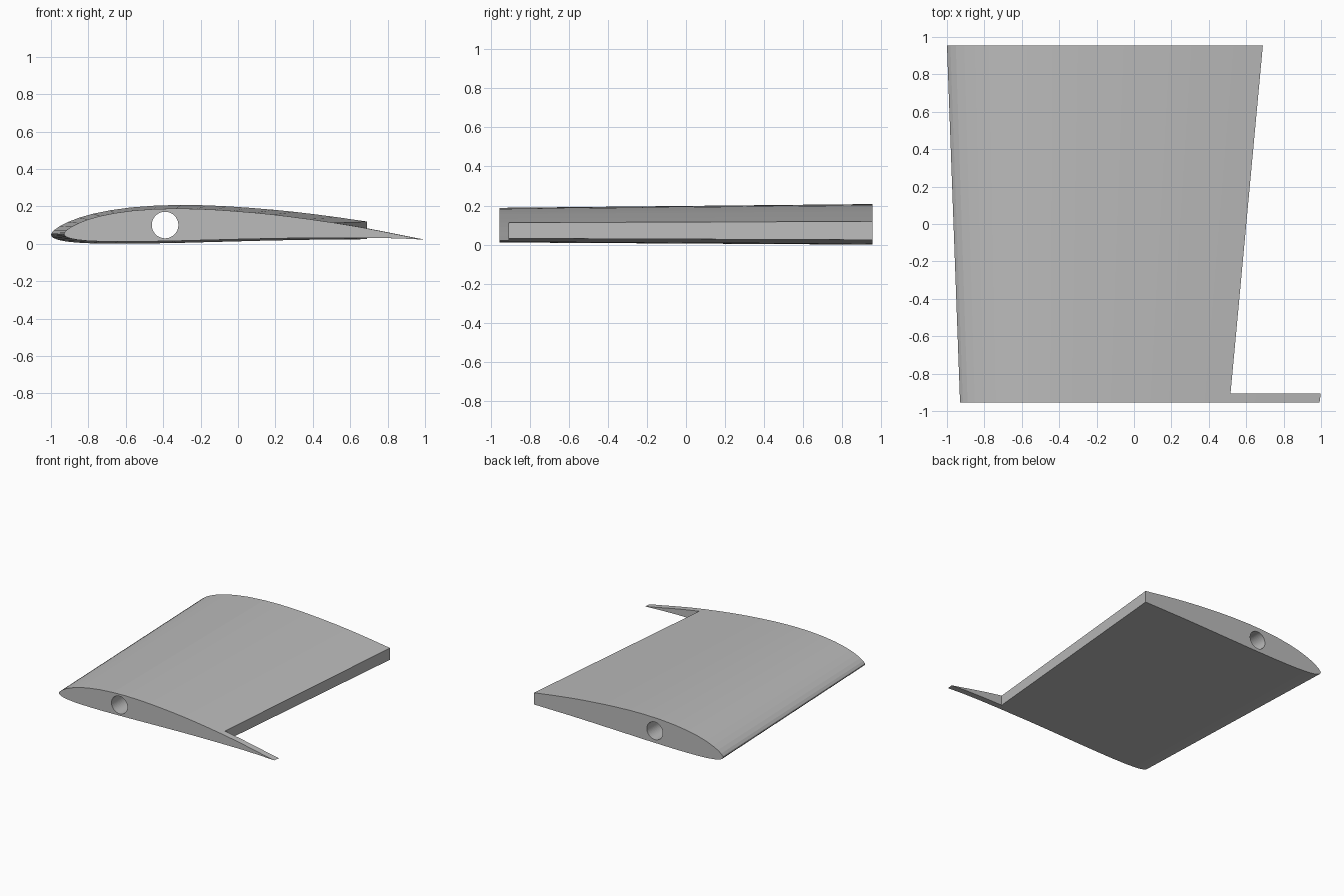
import bpy
import bmesh
from mathutils import Vector

if "Cube" in bpy.data.objects:
    bpy.data.objects.remove(bpy.data.objects["Cube"], do_unlink=True)

# Airfoil as (chord fraction, height / chord), from nose to tail
UPPER = [(.0012, .004), (.008, .0115), (.021, .0209), (.041, .0312), (.067, .0416),
         (.1, .0515), (.14, .0602), (.19, .0678), (.25, .0732), (.31, .0757),
         (.37, .0756), (.42, .074), (.47, .0714), (.53, .0674), (.58, .0632),
         (.63, .0579), (.68, .0521), (.75, .043), (.82, .0325), (.89, .0201),
         (.95, .0089)]
LOWER = [(.001, -.003), (.006, -.0078), (.018, -.0121), (.037, -.0155), (.063, -.0178),
         (.1, -.019), (.15, -.019), (.2, -.0181), (.3, -.0148), (.4, -.0106),
         (.5, -.0064), (.6, -.0027), (.75, .0011), (.85, .0027), (.93, .0022)]
HINGE = .75        # the rear quarter is left open for a control surface
TILT = .0155       # nose-up incidence
Y_ROOT, Y_TIP, RIB = .955, -.955, .05


def loop_points(keep_nose):
    """Closed section outline of the part before or behind the hinge line."""
    if keep_nose:
        top = [p for p in UPPER if p[0] <= HINGE]
        low = [p for p in LOWER if p[0] <= HINGE]
        return [(0, 0)] + top + low[::-1]
    top = [p for p in UPPER if p[0] >= HINGE]
    low = [p for p in LOWER if p[0] >= HINGE]
    return top + [(1, 0)] + low[::-1]


def place(point, y):
    """Put a section point at a span station of the tapered wing."""
    t = (y - Y_TIP) / (Y_ROOT - Y_TIP)
    chord = 1.922 + .33 * t
    nose_x = -.93 - .07 * t
    nose_z = .052 - .004 * t
    f, h = point
    return Vector((nose_x + f * chord, y, nose_z + (h - TILT * f) * chord))


def loft(bm, outline, stations):
    rings = [[bm.verts.new(place(p, y)) for p in outline] for y in stations]
    n = len(outline)
    for a, b in zip(rings, rings[1:]):
        for i in range(n):
            j = (i + 1) % n
            bm.faces.new((a[i], a[j], b[j], b[i]))
    bm.faces.new(rings[0])
    bm.faces.new(rings[-1][::-1])


# Wing body plus the rear part of the tip rib, welded into one solid
bm = bmesh.new()
y_rib = Y_TIP + RIB
loft(bm, loop_points(True), [Y_TIP, y_rib, Y_ROOT])
loft(bm, loop_points(False), [Y_TIP, y_rib])
bmesh.ops.remove_doubles(bm, verts=bm.verts, dist=1e-5)
# Remove the two coincident walls between nose and tail of the rib
wall = [f for f in bm.faces
        if len(f.verts) == 4 and abs(f.normal.y) < .5 and len({v.co.y for v in f.verts}) == 2
        and max(v.co.y for v in f.verts) < y_rib + .001
        and all(abs(v.co.x - place((HINGE, 0), v.co.y).x) < .001 for v in f.verts)]
bmesh.ops.delete(bm, geom=wall, context='FACES_ONLY')
# Merge the two end caps into one face at the tip
caps = [f for f in bm.faces if all(abs(v.co.y - Y_TIP) < .001 for v in f.verts)]
if len(caps) == 2:
    bmesh.ops.dissolve_faces(bm, faces=caps)
bmesh.ops.recalc_face_normals(bm, faces=bm.faces)
mesh = bpy.data.meshes.new("wing_panel")
bm.to_mesh(mesh)
bm.free()
wing = bpy.data.objects.new("wing_panel", mesh)
bpy.context.collection.objects.link(wing)

# Round spar hole through the whole span
bpy.ops.mesh.primitive_cylinder_add(vertices=48, radius=.071, depth=3,
                                    location=(-.39, 0, .1), rotation=(1.5707963, 0, 0))
cutter = bpy.context.object
cutter.name = "spar_hole_cutter"
cutter.hide_render = True
cut = wing.modifiers.new("spar_hole", 'BOOLEAN')
cut.operation = 'DIFFERENCE'
cut.solver = 'EXACT'
cut.object = cutter
bpy.context.view_layer.update()
wing.data = bpy.data.meshes.new_from_object(
    wing.evaluated_get(bpy.context.evaluated_depsgraph_get()))
wing.modifiers.clear()
bpy.data.objects.remove(cutter, do_unlink=True)

# Plain grey finish
grey = bpy.data.materials.new("plain_grey")
grey.use_nodes = True
colour = (.5, .5, .5, 1)
grey.diffuse_color = colour
grey.node_tree.nodes["Principled BSDF"].inputs["Base Color"].default_value = colour
wing.data.materials.clear()
wing.data.materials.append(grey)
